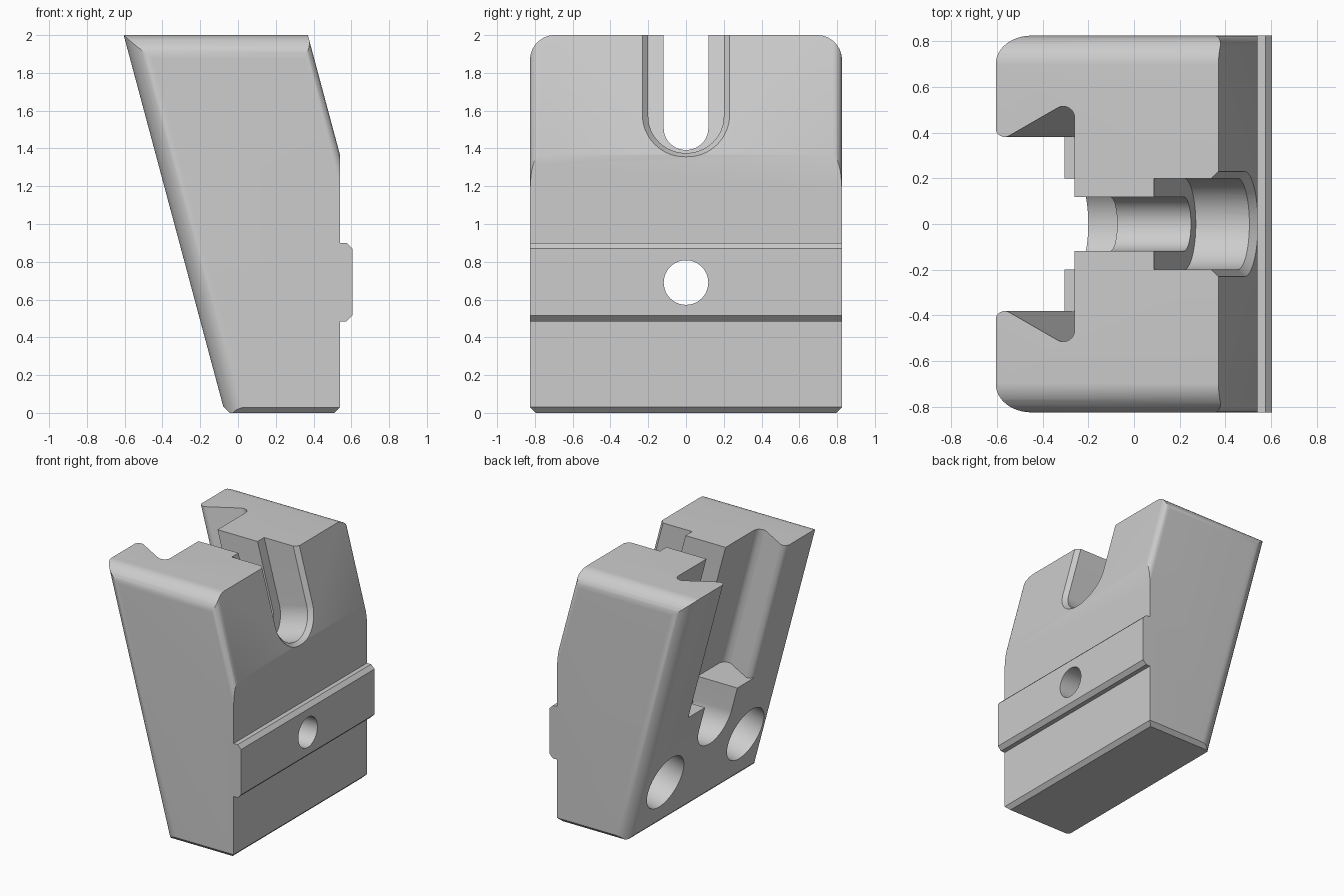
import bpy
import bmesh
import math
from mathutils import Vector

cube = bpy.data.objects.get("Cube")
if cube:
    bpy.data.objects.remove(cube, do_unlink=True)

TILT = math.radians(15)
LEAN = Vector((math.tan(TILT), 0, -1))                  # downwards along the slanted face
UP = Vector((-math.sin(TILT), 0, math.cos(TILT)))       # upwards along the slanted face
INTO = Vector((math.cos(TILT), 0, math.sin(TILT)))      # square to the slanted face
X, Y, Z = Vector((1, 0, 0)), Vector((0, 1, 0)), Vector((0, 0, 1))

gray = bpy.data.materials.new("machined gray")
gray.use_nodes = True
gray.diffuse_color = (0.604, 0.604, 0.604, 1)
gray.node_tree.nodes["Principled BSDF"].inputs["Base Color"].default_value = gray.diffuse_color


def rounded(corners, steps=10):
    """Outline from (u, v, radius) corners."""
    out = []
    for i, (u, v, r) in enumerate(corners):
        p = Vector((u, v))
        if r == 0:
            out.append(p)
            continue
        a = (Vector(corners[i - 1][:2]) - p).normalized()
        b = (Vector(corners[(i + 1) % len(corners)][:2]) - p).normalized()
        half = a.angle(b) / 2
        centre = p + (a + b).normalized() * r / math.sin(half)
        start = p + a * r / math.tan(half) - centre
        end = p + b * r / math.tan(half) - centre
        out += [centre + start.lerp(end, k / steps).normalized() * r for k in range(steps + 1)]
    return out


def mirrored(half):
    """Close a half outline by mirroring it in v."""
    return half + [(u, -v, r) for u, v, r in reversed(half)]


def u_shape(r, top, steps=32):
    """Slot outline with a round bottom."""
    arc = [Vector((r * math.cos(t), r * math.sin(t)))
           for t in (math.pi * (1 + k / steps) for k in range(steps + 1))]
    return arc + [Vector((r, top)), Vector((-r, top))]


def circle(r, steps=48):
    return [Vector((r * math.cos(t), r * math.sin(t)))
            for t in (2 * math.pi * k / steps for k in range(steps))]


def prism(name, outline, origin, u, v, sweep, start, end, end_outline=None):
    """Sweep an outline in the u, v plane from start to end."""
    bm = bmesh.new()
    rings = []
    for shape, t in ((outline, start), (end_outline or outline, end)):
        rings.append([bm.verts.new(Vector(origin) + u * p.x + v * p.y + sweep * t) for p in shape])
    n = len(outline)
    bm.faces.new(rings[0])
    bm.faces.new(rings[1])
    for i in range(n):
        j = (i + 1) % n
        bm.faces.new((rings[0][i], rings[0][j], rings[1][j], rings[1][i]))
    bmesh.ops.recalc_face_normals(bm, faces=bm.faces)
    mesh = bpy.data.meshes.new(name)
    bm.to_mesh(mesh)
    bm.free()
    mesh.materials.append(gray)
    obj = bpy.data.objects.new(name, mesh)
    bpy.context.collection.objects.link(obj)
    return obj


def combine(body, tool, operation="DIFFERENCE"):
    mod = body.modifiers.new(tool.name, "BOOLEAN")
    mod.operation = operation
    mod.solver = "EXACT"
    mod.object = tool
    bpy.context.view_layer.objects.active = body
    bpy.ops.object.modifier_apply(modifier=mod.name)
    bpy.data.objects.remove(tool, do_unlink=True)


# Body: side profile with the rib and bottom chamfers
profile = [(-1, 2.2), (0.54, 2.2), (0.54, 0.9), (0.575, 0.9), (0.605, 0.87), (0.605, 0.515),
           (0.575, 0.485), (0.54, 0.485), (0.54, 0.03), (0.51, 0), (-0.045, 0), (-1, 0.955)]
body = prism("clamp_jaw_body", [Vector(p) for p in profile], (0, 0, 0), X, Z, Y, -1, 1)

# Slanted faces with rounded edges
leaning = rounded(mirrored([(0.37, 0.825, 0.05), (-0.605, 0.825, 0.12)]))
combine(body, prism("leaning_block", leaning, (0, 0, 2), X, Y, LEAN, -0.3, 2.3), "INTERSECT")

# Rounded top edges and chamfered bottom edges
W = 0.8255
end_shape = rounded([(-W, 2, 0.13), (W, 2, 0.13), (W, 0.03, 0),
                     (W - 0.03, 0, 0), (0.03 - W, 0, 0), (-W, 0.03, 0)])
combine(body, prism("end_block", end_shape, (0, 0, 0), Y, Z, X, -1.5, 1.5), "INTERSECT")

# Undercut dovetail channel along the slanted face
dovetail = rounded(mirrored([(-0.8, 0.45, 0), (-0.607, 0.45, 0), (-0.607, 0.352, 0.04),
                             (-0.26, 0.552, 0.05)]))
combine(body, prism("dovetail_channel", dovetail, (0, 0, 2), X, Y, LEAN, -0.2, 1.12))

# Stepped open slot from the channel to the ribbed face
step = (0.219, 0, 1.506)
combine(body, prism("narrow_slot", u_shape(0.118, 1), step, Y, UP, INTO, -0.6, 0.1))
combine(body, prism("wide_slot", u_shape(0.2, 1), step, Y, UP, INTO, 0, 0.7))
combine(body, prism("slot_chamfer", u_shape(0.2, 1), step, Y, UP, INTO, 0.243, 0.323,
                    u_shape(0.28, 1)))

# Round-bottomed pocket and through hole below the channel
bolt = (0, 0, 0.69)
combine(body, prism("bolt_pocket", u_shape(0.2, 0.26), bolt, Y, Z, X, -0.8, 0.08))
combine(body, prism("bolt_hole", circle(0.118), bolt, Y, Z, X, -1, 1))

# Pair of blind holes in the slanted face
for side in (-1, 1):
    combine(body, prism("blind_hole", circle(0.215), (-0.17, side * 0.495, 0.37),
                        Y, UP, INTO, -0.3, 0.45))

# Smooth rounds, sharp corners
bpy.ops.object.select_all(action="DESELECT")
body.select_set(True)
bpy.context.view_layer.objects.active = body
bpy.ops.object.shade_smooth_by_angle(angle=math.radians(25))
